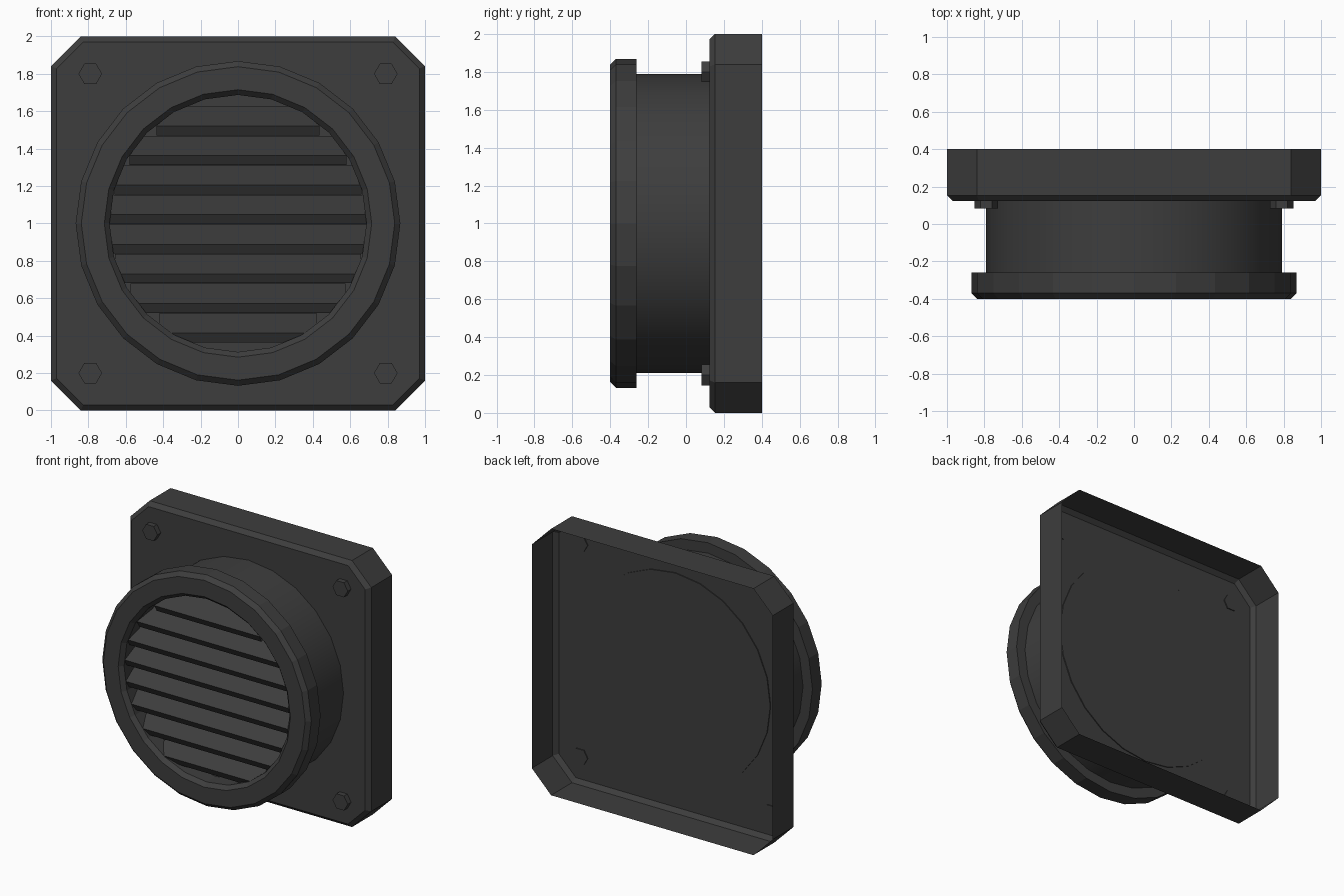
import bpy, bmesh, math
from mathutils import Matrix, Vector

if "Cube" in bpy.data.objects:
    bpy.data.objects.remove(bpy.data.objects["Cube"])

grey = bpy.data.materials.new("dark_grey_metal")
grey.diffuse_color = (0.047, 0.047, 0.047, 1)
grey.use_nodes = True
grey.node_tree.nodes["Principled BSDF"].inputs["Base Color"].default_value = grey.diffuse_color


def make(name, bm, smooth=False):
    bmesh.ops.recalc_face_normals(bm, faces=bm.faces)
    me = bpy.data.meshes.new(name)
    bm.to_mesh(me)
    bm.free()
    me.materials.append(grey)
    ob = bpy.data.objects.new(name, me)
    bpy.context.collection.objects.link(ob)
    if smooth:
        bpy.context.view_layer.objects.active = ob
        ob.select_set(True)
        bpy.ops.object.shade_smooth_by_angle(angle=math.radians(30))
        ob.select_set(False)
    return ob


def loft(bm, loops, cap_start=False, cap_end=False, closed=False):
    """Bridge equally sized point loops into a skin."""
    rings = [[bm.verts.new(p) for p in loop] for loop in loops]
    pairs = list(zip(rings, rings[1:]))
    if closed:
        pairs.append((rings[-1], rings[0]))
    for a, b in pairs:
        for i in range(len(a)):
            j = (i + 1) % len(a)
            bm.faces.new((a[i], a[j], b[j], b[i]))
    if cap_start:
        bm.faces.new(rings[0])
    if cap_end:
        bm.faces.new(rings[-1])


def circle(r, y, n, cx=0.0, cz=1.0):
    return [(cx + r * math.cos(2 * math.pi * i / n), y,
             cz + r * math.sin(2 * math.pi * i / n)) for i in range(n)]


def octagon(h, c, y):
    pts = [(h, c), (c, h), (-c, h), (-h, c), (-h, -c), (-c, -h), (c, -h), (h, -c)]
    return [(x, y, 1 + z) for x, z in pts]


# Wall plate: thin pressed tray, open at the back
bm = bmesh.new()
loft(bm, [octagon(0.97, 0.828, 0.123), octagon(1.0, 0.84, 0.153),
          octagon(1.0, 0.84, 0.4)], cap_start=True)
make("wall_plate", bm)
# the tray is a single sheet: front normals face outwards
me = bpy.data.objects["wall_plate"].data
if me.polygons[-1].normal.y > 0:
    me.flip_normals()

# Duct with closed back and recessed panel behind the slats
N = 24
bm = bmesh.new()
loft(bm, [circle(0.79, 0.13, N), circle(0.79, -0.27, N),
          circle(0.70, -0.27, N), circle(0.70, -0.15, N)],
     cap_start=True, cap_end=True)
make("duct", bm, smooth=True)

# Front rim with bevelled edges
bm = bmesh.new()
loft(bm, [circle(r, y, N) for r, y in
          [(0.868, -0.26), (0.868, -0.37), (0.838, -0.40),
           (0.715, -0.40), (0.687, -0.37), (0.687, -0.26)]], closed=True)
make("front_rim", bm)

# Tilted louvre slats, each as wide as the opening at its height
tilt = math.radians(30)
bm = bmesh.new()
for k in range(8):
    dz = (k - 3.5) * 0.158 - 0.005
    w = math.sqrt(0.70 ** 2 - dz ** 2)
    m = (Matrix.Translation(Vector((0, -0.265, 1 + dz)))
         @ Matrix.Rotation(tilt, 4, 'X')
         @ Matrix.Diagonal((2 * w, 0.21, 0.058, 1)))
    bmesh.ops.create_cube(bm, size=1, matrix=m)
make("louvre_slats", bm)

# Hexagonal bolts in the four corners
for sx in (-1, 1):
    for sz in (-1, 1):
        bm = bmesh.new()
        loft(bm, [circle(0.063, y, 6, sx * 0.79, 1 + sz * 0.8)
                  for y in (0.13, 0.083)], True, True)
        make("bolt", bm)
